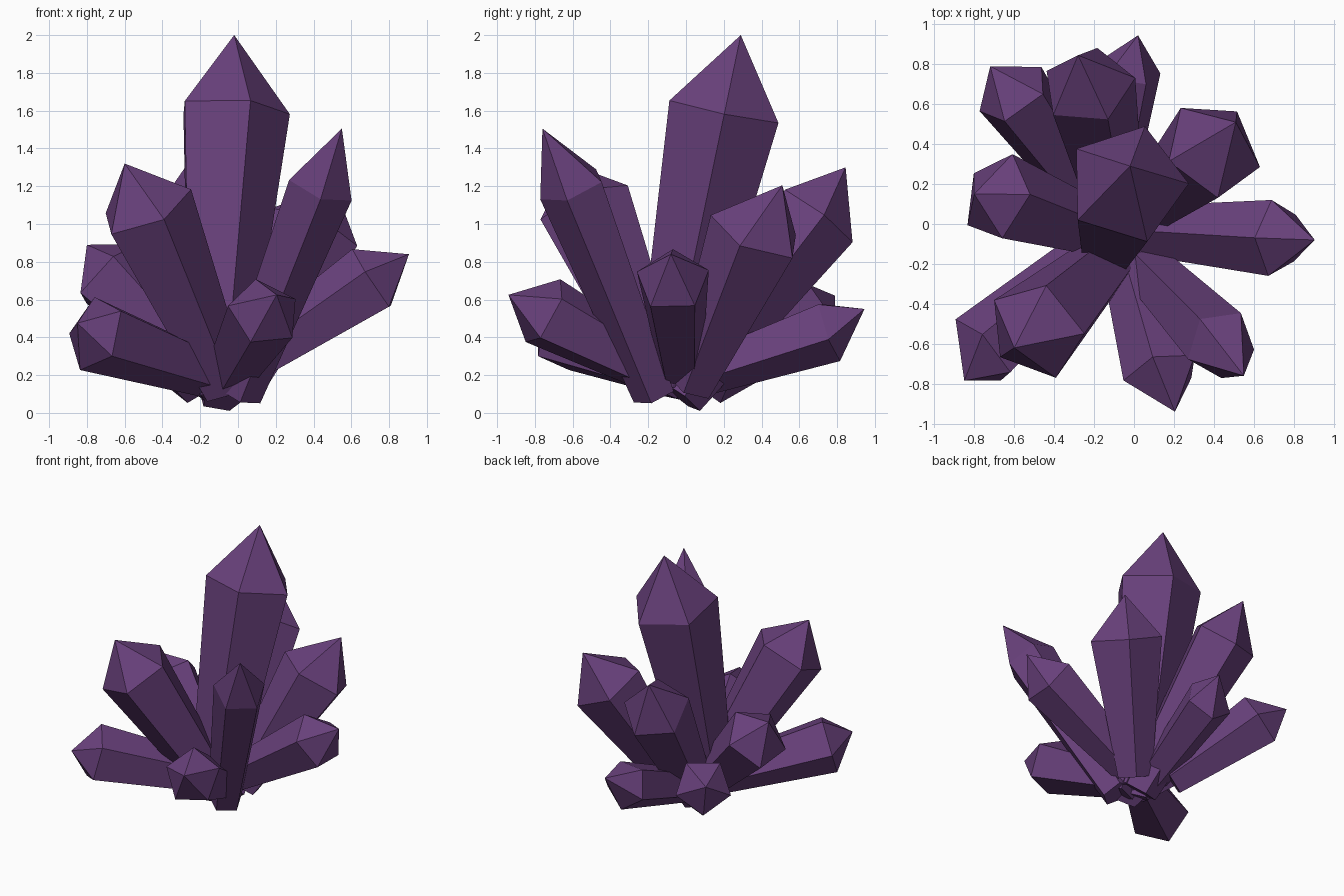
import bpy, bmesh, math
from mathutils import Vector

if "Cube" in bpy.data.objects:
    bpy.data.objects.remove(bpy.data.objects["Cube"])

# one flat purple for the whole cluster
mat = bpy.data.materials.new("amethyst_purple")
mat.diffuse_color = (0.14, 0.052, 0.20, 1.0)
mat.use_nodes = True
mat.node_tree.nodes["Principled BSDF"].inputs["Base Color"].default_value = mat.diffuse_color

SIDES = 5


def crystal(name, foot, foot_r, shoulder, radius, tip, corner):
    """Five-sided shaft widening from foot to shoulder, closed by a point.
    corner: rough direction of one shoulder corner (sets the roll)."""
    foot, shoulder, tip = Vector(foot), Vector(shoulder), Vector(tip)
    axis = (shoulder - foot).normalized()
    u = Vector(corner)
    u = (u - axis * u.dot(axis)).normalized()
    v = axis.cross(u)
    bm = bmesh.new()

    def ring(center, r):
        out = []
        for i in range(SIDES):
            a = 2 * math.pi * i / SIDES
            out.append(bm.verts.new(center + (u * math.cos(a) + v * math.sin(a)) * r))
        return out

    low, high = ring(foot, foot_r), ring(shoulder, radius)
    apex = bm.verts.new(tip)
    for i in range(SIDES):
        j = (i + 1) % SIDES
        bm.faces.new((low[i], low[j], high[j], high[i]))   # shaft
        bm.faces.new((high[i], high[j], apex))             # point
    bm.faces.new(low[::-1])                                # foot cap
    bmesh.ops.recalc_face_normals(bm, faces=bm.faces)
    me = bpy.data.meshes.new(name)
    bm.to_mesh(me)
    bm.free()
    me.materials.append(mat)
    ob = bpy.data.objects.new(name, me)
    bpy.context.collection.objects.link(ob)


# tall central crystal
crystal("main_crystal", (-0.12, -0.10, 0.15), 0.17, (-0.035, 0.20, 1.60), 0.31,
        (-0.02, 0.29, 2.0), (0.31, 0, -0.03))
# steep crystals around it
crystal("front_right_tall_crystal", (0.01, -0.165, 0.10), 0.12, (0.435, -0.60, 1.20), 0.185,
        (0.55, -0.76, 1.505), (0, -0.18, -0.08))
crystal("front_left_tall_crystal", (-0.07, -0.12, 0.13), 0.135, (-0.49, -0.535, 1.083), 0.262,
        (-0.60, -0.62, 1.32), (0.24, -0.01, 0.09))
crystal("back_left_tall_crystal", (-0.07, -0.03, 0.085), 0.13, (-0.23, 0.69, 1.04), 0.24,
        (-0.28, 0.845, 1.30), (0.045, 0.195, -0.13))
crystal("back_right_tall_crystal", (0.02, 0.03, 0.14), 0.125, (0.395, 0.375, 0.955), 0.262,
        (0.51, 0.51, 1.205), (0.03, -0.25, 0.105))
# leaning crystals low on the cluster
crystal("right_low_crystal", (0.02, -0.03, 0.24), 0.125, (0.715, -0.07, 0.70), 0.20,
        (0.905, -0.08, 0.84), (-0.09, 0, 0.17))
crystal("left_crystal", (-0.11, -0.06, 0.15), 0.13, (-0.685, 0.135, 0.735), 0.228,
        (-0.80, 0.15, 0.89), (0.17, 0.01, 0.145))
crystal("front_low_crystal", (-0.06, -0.08, 0.18), 0.125, (0.14, -0.745, 0.53), 0.20,
        (0.205, -0.94, 0.625), (-0.05, 0.09, 0.18))
crystal("front_left_low_crystal", (-0.10, -0.06, 0.19), 0.125, (-0.755, -0.635, 0.42), 0.21,
        (-0.85, -0.785, 0.475), (-0.06, 0.03, -0.19))
crystal("back_low_crystal", (-0.14, 0.03, 0.19), 0.115, (-0.035, 0.76, 0.44), 0.175,
        (0.02, 0.945, 0.55), (0, 0, -1))
crystal("back_left_low_crystal", (-0.23, 0.13, 0.16), 0.125, (-0.60, 0.65, 0.54), 0.20,
        (-0.72, 0.79, 0.62), (0, 0, -1))
